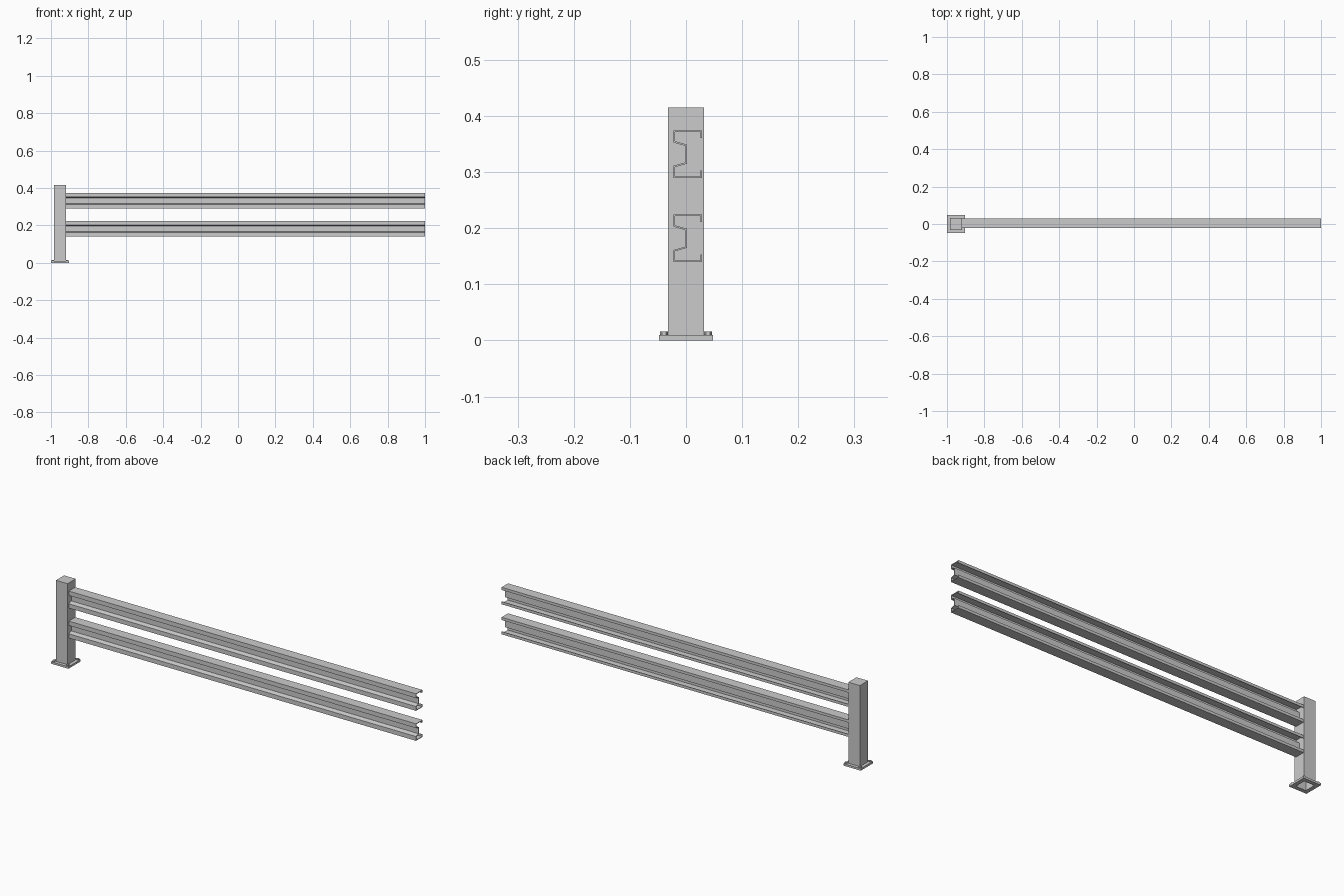
import bpy, bmesh, math

if "Cube" in bpy.data.objects:
    bpy.data.objects.remove(bpy.data.objects["Cube"])

PX = -0.952          # post centre in x
RAIL_START, RAIL_END = PX + 0.032, 1.0


def new_object(name, bm):
    bmesh.ops.recalc_face_normals(bm, faces=bm.faces)
    mesh = bpy.data.meshes.new(name)
    bm.to_mesh(mesh)
    bm.free()
    obj = bpy.data.objects.new(name, mesh)
    bpy.context.collection.objects.link(obj)
    return obj


def square_tube(name, outer, inner, z0, z1, cap=0.0):
    """Square tube around the post axis; cap > 0 closes the top."""
    bm = bmesh.new()

    def ring(h, z):
        return [bm.verts.new((PX + sx * h, sy * h, z))
                for sx, sy in ((-1, -1), (1, -1), (1, 1), (-1, 1))]

    rings = [ring(inner, z1 - cap), ring(inner, z0), ring(outer, z0), ring(outer, z1)]
    pairs = list(zip(rings, rings[1:]))
    if cap:
        bm.faces.new(rings[0])
        bm.faces.new(rings[-1])
    else:
        pairs.append((rings[-1], rings[0]))
    for a, b in pairs:
        for i in range(4):
            j = (i + 1) % 4
            bm.faces.new((a[i], a[j], b[j], b[i]))
    return new_object(name, bm)


def rail(name, z_mid):
    """Folded sheet rail: recessed web in front, lipped channel open at the back."""
    half = [(0.027, 0.029), (0.027, 0.041), (-0.021, 0.041),
            (-0.021, 0.022), (0.0, 0.016)]
    profile = half + [(y, -z) for y, z in reversed(half)]
    bm = bmesh.new()
    rows = [[bm.verts.new((x, y, z_mid + z)) for y, z in profile]
            for x in (RAIL_START, RAIL_END)]
    for i in range(len(profile) - 1):
        bm.faces.new((rows[0][i], rows[1][i], rows[1][i + 1], rows[0][i + 1]))
    obj = new_object(name, bm)
    mod = obj.modifiers.new("sheet_thickness", 'SOLIDIFY')
    mod.thickness = 0.003
    mod.offset = 0
    mod.use_even_offset = True
    return obj


# Hollow post and base plate
square_tube("post", 0.032, 0.028, 0.01, 0.415, cap=0.004)
square_tube("base_plate", 0.048, 0.028, 0.0, 0.01)

# Two horizontal rails
rail("upper_rail", 0.332)
rail("lower_rail", 0.182)

# Hex anchor bolts at the plate corners
for sx in (-1, 1):
    for sy in (-1, 1):
        bm = bmesh.new()
        bmesh.ops.create_cone(bm, cap_ends=True, segments=6, radius1=0.007,
                              radius2=0.007, depth=0.006)
        bolt = new_object("anchor_bolt", bm)
        bolt.location = (PX + sx * 0.039, sy * 0.039, 0.013)
